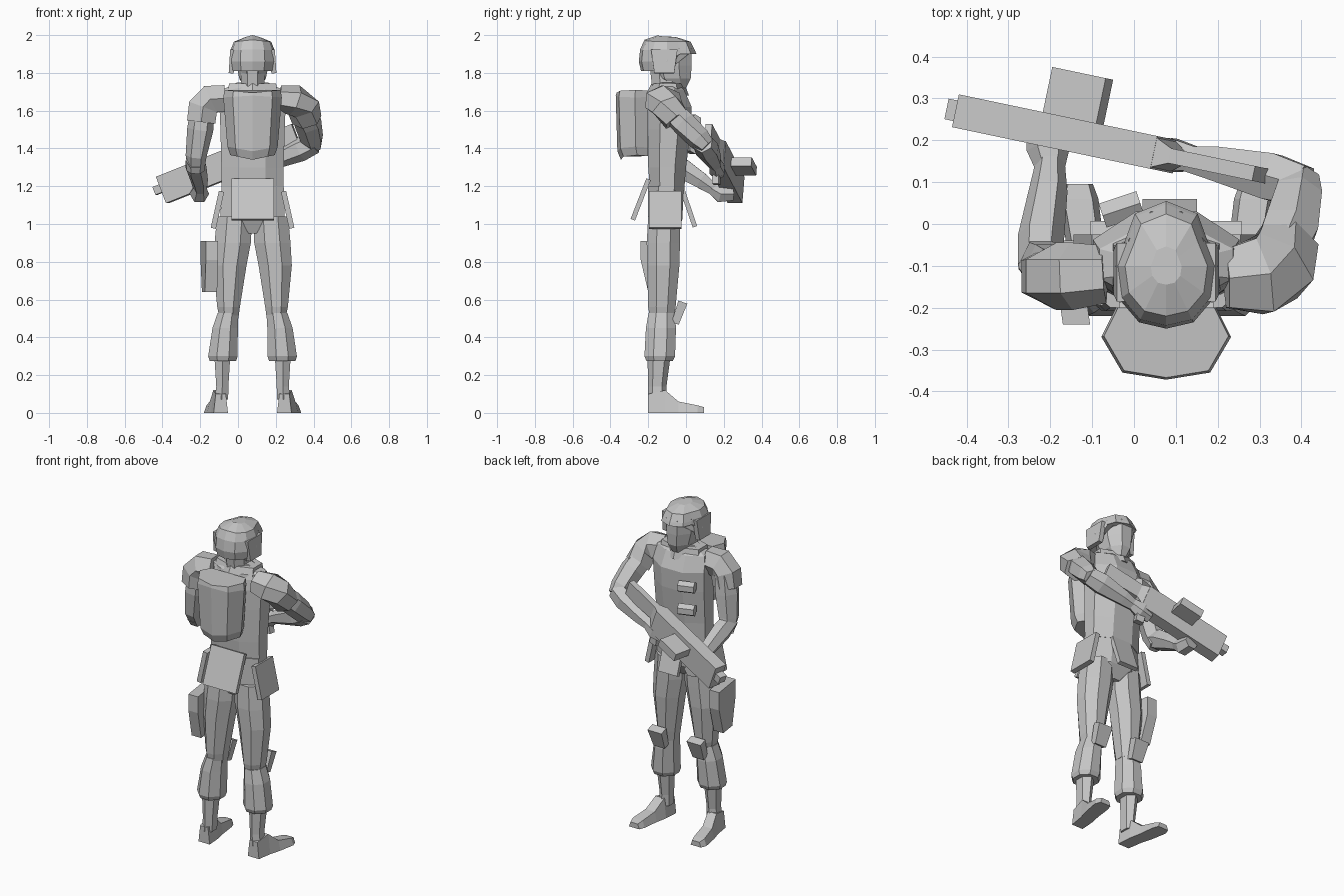
import bpy, bmesh, math
from mathutils import Vector, Matrix, Euler

if "Cube" in bpy.data.objects:
    bpy.data.objects.remove(bpy.data.objects["Cube"])

grey = bpy.data.materials.new("plain grey")
grey.use_nodes = True
COLOR = (0.56, 0.56, 0.56, 1)
grey.diffuse_color = COLOR
grey.node_tree.nodes["Principled BSDF"].inputs["Base Color"].default_value = COLOR
MID = 0.077  # body centre line in x


def finish(name, bm):
    bmesh.ops.recalc_face_normals(bm, faces=bm.faces)
    mesh = bpy.data.meshes.new(name)
    bm.to_mesh(mesh)
    bm.free()
    mesh.materials.append(grey)
    obj = bpy.data.objects.new(name, mesh)
    bpy.context.collection.objects.link(obj)
    return obj


def skin(name, rings):
    """Join rings of points with quads and cap both ends."""
    bm = bmesh.new()
    rows = [[bm.verts.new(p) for p in ring] for ring in rings]
    n = len(rows[0])
    for a, b in zip(rows, rows[1:]):
        for i in range(n):
            j = (i + 1) % n
            bm.faces.new((a[i], a[j], b[j], b[i]))
    bm.faces.new(rows[0])
    bm.faces.new(rows[-1])
    return finish(name, bm)


def circle(n):
    """Flat-sided polygon that spans exactly -1..1."""
    k = math.cos(math.pi / n)
    return [(math.cos((i + .5) * math.tau / n) / k, math.sin((i + .5) * math.tau / n) / k)
            for i in range(n)]


def stack(name, sections, n=8):
    """Horizontal sections: x, half width, back y, front y, z."""
    return skin(name, [[(x + c * w, (back + front) / 2 + s * (front - back) / 2, z)
                        for c, s in circle(n)] for x, w, back, front, z in sections])


def limb(name, points, ref, n=6):
    """Tube along points: x, y, z and two radii."""
    pos = [Vector(p[:3]) for p in points]
    rings = []
    for i, p in enumerate(points):
        t = (pos[min(i + 1, len(pos) - 1)] - pos[max(i - 1, 0)]).normalized()
        u = Vector(ref).cross(t).normalized()
        v = t.cross(u)
        rings.append([pos[i] + u * c * p[3] + v * s * p[4] for c, s in circle(n)])
    return skin(name, rings)


def box(name, centre, size, rot=(0, 0, 0), frame=None, taper=1):
    bm = bmesh.new()
    bmesh.ops.create_cube(bm, size=1)
    for v in bm.verts:
        if v.co.z < 0:
            v.co.x *= taper
            v.co.y *= taper
        v.co = Vector(a * b for a, b in zip(v.co, size))
    place = Matrix.Translation(centre) @ Euler(rot).to_matrix().to_4x4()
    bm.transform(frame @ place if frame else place)
    return finish(name, bm)


# Head and neck
stack("neck", [(MID, .062, -.17, -.03, 1.64), (MID, .062, -.19, -.03, 1.82)])
stack("head", [(MID, .04, -.09, .0, 1.72), (MID, .07, -.17, .025, 1.77),
               (MID, .085, -.2, .03, 1.84), (MID, .09, -.2, .03, 1.93)])

# Helmet: ridged shell, lower edge raised over the face
half = [(0, -.15), (.065, -.135), (.112, -.08), (.123, .0), (.095, .07), (.075, .125)]
shell = half + [(0, .155)] + [(-x, y) for x, y in half[:0:-1]]
skin("helmet", [[(MID + x * k, -.1 + y * k, max(z, 1.9) if y > .05 else z + ridge * (1 - abs(x) / .123))
                 for x, y in shell]
                for k, z, ridge in ((.92, 1.81, 0), (1, 1.86, 0), (.95, 1.92, .005),
                                    (.8, 1.965, .01), (.3, 1.99, .01))])
for s, side in ((1, "left"), (-1, "right")):
    box(side + "_ear_guard", (MID + s * .107, -.115, 1.86), (.035, .14, .125),
        (0, s * -.1, 0), taper=.75)

# Torso, collar and hips
stack("torso", [(MID, .165, -.19, -.01, 1.17), (MID, .165, -.2, 0, 1.3),
                (MID, .17, -.205, .025, 1.5), (MID, .175, -.2, .03, 1.62),
                (MID, .16, -.18, -.01, 1.71), (MID, .08, -.15, -.05, 1.75)])
stack("collar", [(MID, .13, -.2, 0, 1.68), (MID, .125, -.17, -.02, 1.745)], 6)
stack("hips", [(MID, .045, -.17, -.06, .95), (MID, .17, -.2, -.02, 1.02),
               (MID, .165, -.2, -.01, 1.2)])
for z in (1.545, 1.405):
    limb("chest_pouch", [(-.075, .02, z, .03, .03), (.015, .05, z, .03, .03)], (0, 0, 1))

# Backpack: half hexagon plan, pinched towards the bottom
plan = [(-.12, 0), (-.155, -.07), (-.105, -.155), (0, -.172),
        (.105, -.155), (.155, -.07), (.12, 0)]
skin("backpack", [[(MID + x * k, -.2 + y * d, z - drop * (1 - abs(x) / .155)) for x, y in plan]
                  for k, d, z, drop in ((.76, .84, 1.365, .025), (.86, .95, 1.41, .025),
                                        (1, 1, 1.67, -.01), (.96, .97, 1.71, .015))])

# Skirt armour plates: one behind, one in front, one on each hip
box("rear_plate", (MID, -.24, 1.13), (.225, .025, .23), (-.37, 0, 0))
box("front_plate", (MID + .008, .015, 1.08), (.13, .025, .2), (.33, 0, 0))
for s, side in ((1, "left"), (-1, "right")):
    box(side + "_hip_plate", (MID + s * .186, -.11, 1.075), (.028, .17, .2), (0, s * -.22, 0))

# Legs, boots and knee pads
for s, side in ((1, "left"), (-1, "right")):
    def at(offset):
        return MID + s * offset
    stack(side + "_thigh", [(at(.125), .05, -.19, -.065, .5), (at(.127), .06, -.2, -.055, .56),
                            (at(.12), .088, -.206, -.035, .78), (at(.105), .096, -.208, -.032, .9),
                            (at(.095), .093, -.2, -.03, 1.04)])
    stack(side + "_shin", [(at(.157), .07, -.21, -.07, .275), (at(.157), .078, -.22, -.058, .3),
                           (at(.145), .067, -.212, -.053, .45), (at(.13), .054, -.198, -.06, .53)])
    stack(side + "_ankle", [(at(.165), .036, -.195, -.11, .07), (at(.16), .032, -.195, -.11, .14),
                            (at(.16), .042, -.195, -.09, .3)], 6)
    # Foot sections from heel to toe: y, x offset, half width, top height
    skin(side + "_foot", [[(at(o - w), y, 0), (at(o + w), y, 0), (at(o + w * .7), y, h),
                           (at(o - w * .7), y, h)]
                          for y, o, w, h in ((-.2, .168, .038, .1), (-.11, .178, .042, .12),
                                             (-.04, .195, .045, .06), (.06, .21, .048, .04),
                                             (.095, .21, .035, .03))])
    box(side + "_knee_pad", (at(.133), -.037, .53), (.095, .05, .12), (-.35, 0, 0), taper=.8)

# Holster on the right thigh, front end turned outwards
skin("holster", [[(x - .14 * (y + .24), y, z) for y, z in
                  ((-.24, .91), (-.24, .81), (-.2, .64), (-.09, .64), (-.04, .8), (-.04, .91))]
                 for x in (-.17, -.105)])

# Right arm: hangs down, forearm reaches forward
limb("right_shoulder_pad", [(-.07, -.12, 1.665, .07, .06), (-.15, -.125, 1.66, .075, .07),
                            (-.185, -.125, 1.62, .078, .07), (-.195, -.125, 1.54, .075, .066)],
     (0, 1, 0))
limb("right_upper_arm", [(-.185, -.12, 1.62, .06, .055), (-.2, -.115, 1.5, .066, .06),
                         (-.222, -.1, 1.36, .058, .048), (-.225, -.07, 1.28, .04, .04)], (1, 0, 0))
limb("right_forearm", [(-.227, -.11, 1.34, .045, .043), (-.222, -.03, 1.3, .054, .048),
                       (-.205, .08, 1.23, .042, .04), (-.2, .15, 1.18, .03, .03)], (1, 0, 0))
limb("right_hand", [(-.2, .13, 1.19, .026, .03), (-.205, .18, 1.16, .045, .045),
                    (-.21, .25, 1.16, .035, .04)], (1, 0, 0))

# Left arm: elbow out, forearm crosses the chest
limb("left_shoulder_pad", [(.22, -.13, 1.665, .07, .06), (.3, -.125, 1.655, .09, .072),
                           (.345, -.1, 1.62, .085, .07), (.365, -.05, 1.55, .07, .065)], (0, 0, 1))
limb("left_upper_arm", [(.33, -.1, 1.62, .055, .055), (.372, -.01, 1.53, .064, .058),
                        (.392, .07, 1.45, .054, .054), (.4, .11, 1.41, .04, .04)], (0, 0, 1))
limb("left_forearm", [(.405, .09, 1.43, .048, .05), (.33, .112, 1.395, .056, .056),
                      (.2, .143, 1.34, .041, .041), (.13, .155, 1.31, .03, .03)], (0, 0, 1))
limb("left_hand", [(.15, .155, 1.32, .028, .03), (.09, .165, 1.29, .04, .045),
                   (.03, .17, 1.27, .03, .035)], (0, 0, 1))

# Rifle: local x runs from muzzle to stock, y sideways, z up
along = Vector((1, -.21, .4)).normalized()
across = Vector((.21, 1, 0)).normalized()
rise = along.cross(across)
gun = Matrix((along, across, rise)).transposed().to_4x4()
gun.translation = (-.4, .265, 1.18)
box("rifle_body", (.26, 0, 0), (.52, .08, .15), frame=gun)
box("rifle_muzzle", (-.015, 0, .01), (.05, .05, .045), frame=gun)
box("rifle_magazine", (.28, .085, .024), (.14, .13, .05), frame=gun)
box("rifle_grip", (.5, 0, -.1), (.05, .035, .12), (0, .2, 0), gun)
skin("rifle_stock", [[gun @ Vector((x, y, z)) for y, z in
                      ((-w, low), (w, low), (w, high), (-w, high))]
                     for x, w, low, high in ((.51, .04, -.07, .075), (.56, .018, -.02, .07),
                                             (.78, .018, -.03, .07))])
